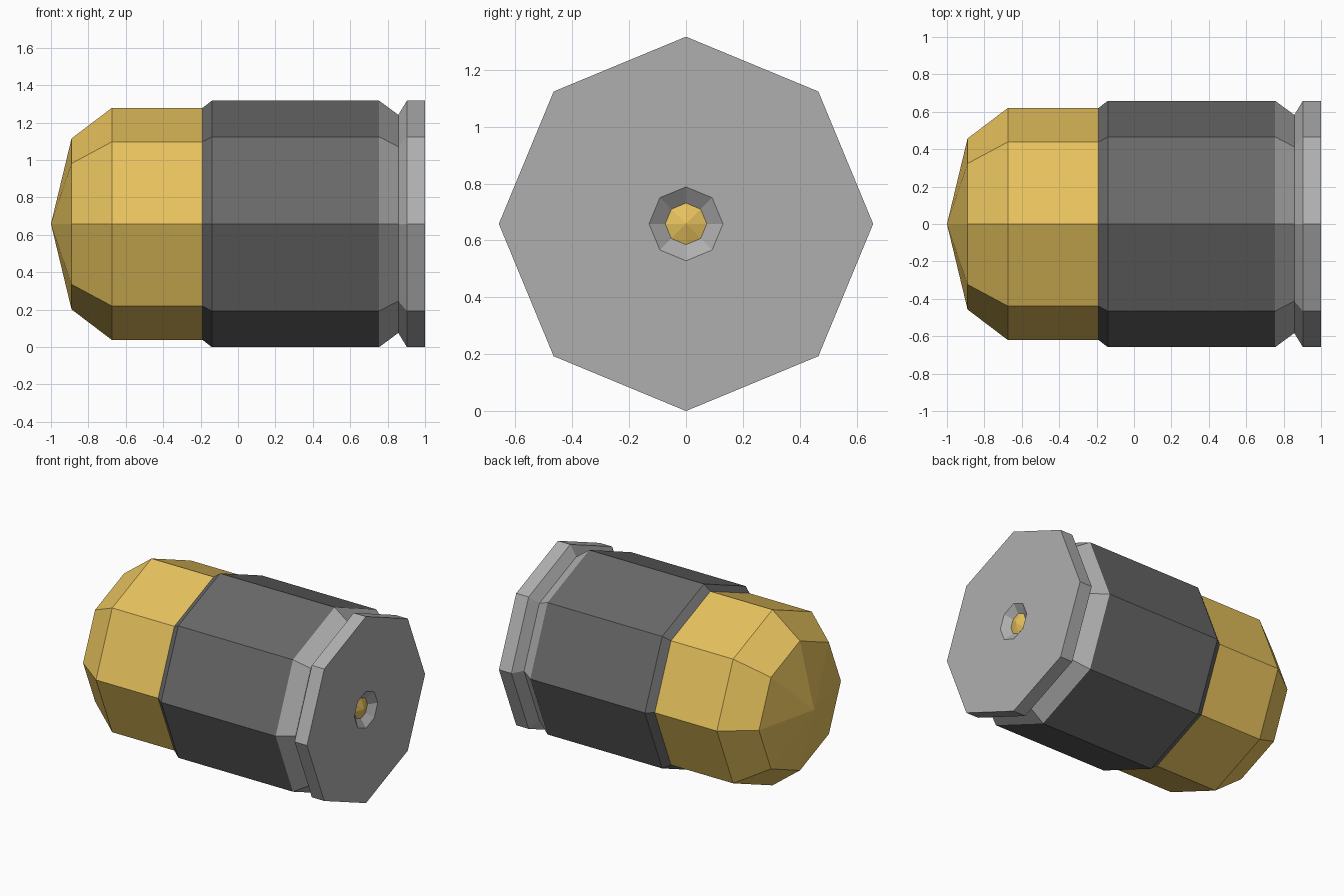
import bpy, bmesh, math

if "Cube" in bpy.data.objects:
    bpy.data.objects.remove(bpy.data.objects["Cube"])

SIDES = 8
R = 0.6585          # main radius, also the height of the axis


def material(name, rgb):
    m = bpy.data.materials.new(name)
    m.diffuse_color = (*rgb, 1)
    m.use_nodes = True
    m.node_tree.nodes["Principled BSDF"].inputs["Base Color"].default_value = m.diffuse_color
    return m


gold = material("gold", (0.80, 0.54, 0.11))
dark = material("dark_grey", (0.14, 0.14, 0.14))
grey = material("grey", (0.43, 0.43, 0.43))


def lathe(name, profile, mat):
    """Revolve (x, radius) points around the long axis; radius 0 makes a tip."""
    bm = bmesh.new()
    rings = []
    for x, r in profile:
        n = SIDES if r > 0 else 1
        angles = [2 * math.pi * i / SIDES for i in range(n)]
        rings.append([bm.verts.new((x, r * math.cos(a), R + r * math.sin(a))) for a in angles])
    for a, b in zip(rings, rings[1:]):
        for i in range(SIDES):
            j = (i + 1) % SIDES
            if len(a) == 1:
                bm.faces.new((a[0], b[j], b[i]))
            elif len(b) == 1:
                bm.faces.new((a[i], a[j], b[0]))
            else:
                bm.faces.new((a[i], a[j], b[j], b[i]))
    me = bpy.data.meshes.new(name)
    bm.to_mesh(me)
    bm.free()
    me.materials.append(mat)
    ob = bpy.data.objects.new(name, me)
    bpy.context.collection.objects.link(ob)
    return ob


# Blunt rounded nose
lathe("nose", [(-1, 0), (-0.89, 0.457), (-0.675, 0.62), (-0.19, 0.62)], gold)

# Dark casing with a small front chamfer
lathe("casing", [(-0.19, 0.62), (-0.14, R), (0.755, R)], dark)

# Grooved rim, flat base and tapered recess
lathe("rim_and_base", [(0.755, R), (0.857, 0.583), (0.903, R), (1, R),
                       (1, 0.13), (0.96, 0.073)], grey)

# Small pointed cap inside the recess
lathe("primer_cap", [(0.96, 0.073), (0.985, 0)], gold)
